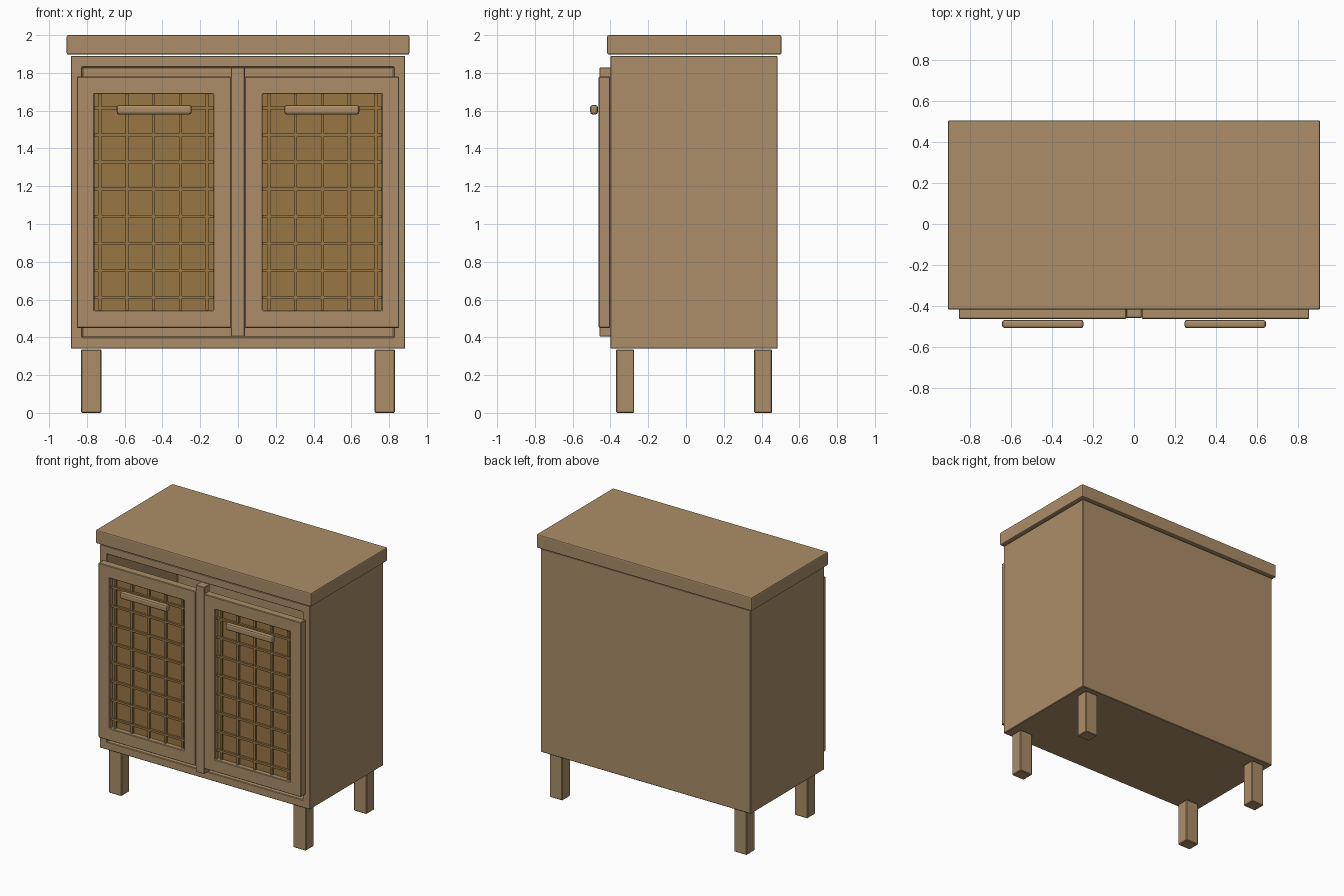
import bpy, bmesh
from mathutils import Vector

if "Cube" in bpy.data.objects:
    bpy.data.objects.remove(bpy.data.objects["Cube"], do_unlink=True)


def make_material(name, colour):
    mat = bpy.data.materials.new(name)
    mat.use_nodes = True
    mat.diffuse_color = colour
    mat.node_tree.nodes["Principled BSDF"].inputs["Base Color"].default_value = colour
    return mat


wood = make_material("light_wood", (0.413, 0.270, 0.138, 1))
rattan = make_material("golden_rattan", (0.314, 0.181, 0.060, 1))


def add_box(bm, lo, hi):
    verts = bmesh.ops.create_cube(bm, size=1)["verts"]
    lo, hi = Vector(lo), Vector(hi)
    for v in verts:
        v.co = (lo + hi) / 2 + v.co * (hi - lo)


def finish(bm, name, mat, bevel=0.0, segments=1):
    bmesh.ops.recalc_face_normals(bm, faces=bm.faces)
    mesh = bpy.data.meshes.new(name)
    bm.to_mesh(mesh)
    bm.free()
    mesh.materials.append(mat)
    obj = bpy.data.objects.new(name, mesh)
    bpy.context.collection.objects.link(obj)
    if bevel:
        mod = obj.modifiers.new("soft_edges", "BEVEL")
        mod.width = bevel
        mod.segments = segments
    return obj


def box(name, lo, hi, mat=wood, bevel=0.005, segments=1):
    bm = bmesh.new()
    add_box(bm, lo, hi)
    return finish(bm, name, mat, bevel, segments)


def facing(bm, sign):
    bm.normal_update()
    return [f for f in bm.faces if f.normal.y * sign > 0.9]


# Carcass: a box hollowed out from the front
bm = bmesh.new()
add_box(bm, (-0.885, -0.40, 0.34), (0.885, 0.485, 1.89))
front = facing(bm, -1)
bmesh.ops.inset_region(bm, faces=front, thickness=0.06, use_even_offset=True)
pushed = bmesh.ops.extrude_face_region(bm, geom=front)
bmesh.ops.delete(bm, geom=front, context="FACES_ONLY")
bmesh.ops.translate(bm, vec=(0, 0.85, 0),
                    verts=[g for g in pushed["geom"] if isinstance(g, bmesh.types.BMVert)])
finish(bm, "cabinet_body", wood, 0.004)

# Worktop and centre post
box("worktop", (-0.907, -0.417, 1.897), (0.907, 0.505, 2.0), bevel=0.008, segments=2)
box("centre_post", (-0.038, -0.457, 0.405), (0.036, -0.39, 1.828), bevel=0.003)

# Doors, each with an open frame, woven panel, lattice and handle
for side, s in (("left", 1), ("right", -1)):
    def span(a, b):
        return min(s * a, s * b), max(s * a, s * b)

    x0, x1 = span(0.037, 0.853)
    bm = bmesh.new()
    add_box(bm, (x0, -0.462, 0.45), (x1, -0.402, 1.78))
    holes = []
    for sign in (-1, 1):
        face = facing(bm, sign)
        bmesh.ops.inset_region(bm, faces=face, thickness=0.093, use_even_offset=True)
        holes += face
    edges = [e for f in holes for e in f.edges]
    bmesh.ops.delete(bm, geom=holes, context="FACES_ONLY")
    bmesh.ops.bridge_loops(bm, edges=edges)
    finish(bm, side + "_door_frame", wood, 0.004)

    x0, x1 = span(0.11, 0.78)
    box(side + "_woven_panel", (x0, -0.425, 0.53), (x1, -0.41, 1.70), rattan, 0)

    # Lattice strips, horizontals slightly in front of verticals
    bm = bmesh.new()
    for i in range(5):
        x = s * (0.164 + i * 0.1415)
        add_box(bm, (x - 0.008, -0.440, 0.53), (x + 0.008, -0.424, 1.70))
    for i in range(8):
        z = 0.61 + i * 0.1435
        add_box(bm, (x0, -0.446, z - 0.008), (x1, -0.430, z + 0.008))
    finish(bm, side + "_lattice", rattan)

    x0, x1 = span(0.246, 0.642)
    box(side + "_handle", (x0, -0.507, 1.58), (x1, -0.467, 1.63), bevel=0.012, segments=2)

# Legs
for side, s in (("left", 1), ("right", -1)):
    for end, y in (("front", -0.322), ("back", 0.408)):
        x = s * 0.777
        box(f"{end}_{side}_leg", (x - 0.054, y - 0.048, 0), (x + 0.054, y + 0.048, 0.336))
